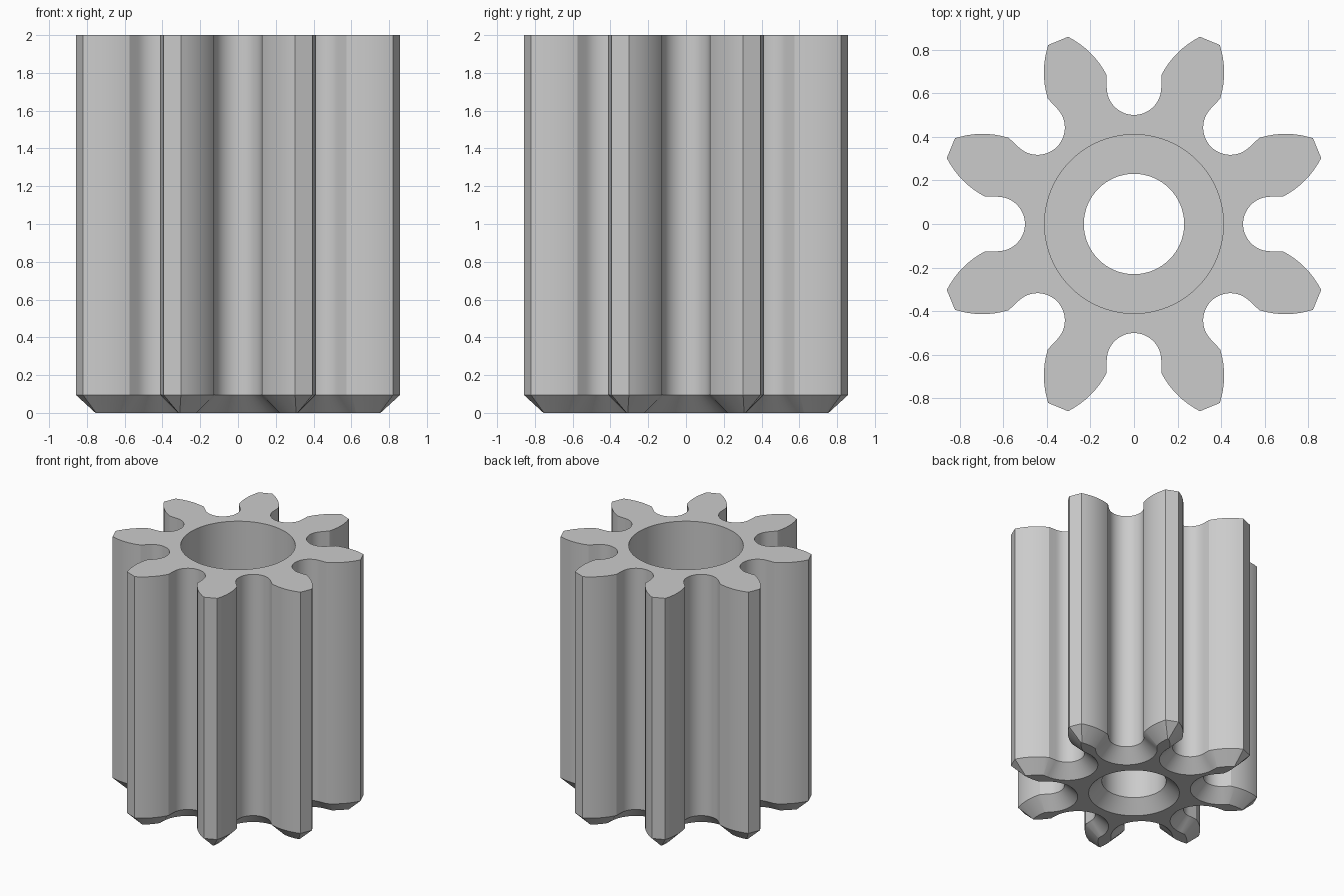
import bpy
import bmesh
import math
from mathutils import Vector, Matrix

if "Cube" in bpy.data.objects:
    bpy.data.objects.remove(bpy.data.objects["Cube"], do_unlink=True)

TEETH = 8
PITCH = math.tau / TEETH
HEIGHT = 2.0
CHAMFER = 0.095
GAP_RADIUS, GAP_CENTRE = 0.125, 0.625
TIP_RADIUS = 0.91
HOLE, COUNTERBORE, STEP = 0.23, 0.41, 1.0
CIRCLE_STEPS = 96


def half_gap():
    """Half of one tooth space, from its root up to the tooth tip (gap axis is +y)."""
    pts = []
    for i in range(13):                                   # round root
        a = math.pi / 2 * i / 12
        pts.append(Vector((GAP_RADIUS * math.sin(a), GAP_CENTRE - GAP_RADIUS * math.cos(a))))
    start = Vector((0.127, 0.686))
    tip_angle = PITCH / 2 - math.radians(3.1)
    end = TIP_RADIUS * Vector((math.sin(tip_angle), math.cos(tip_angle)))
    bulge = Vector((start.y - end.y, end.x - start.x)).normalized() * 0.019
    for i in range(9):                                    # bulged flank
        t = i / 8
        pts.append(start.lerp(end, t) - bulge * (-4 * t * (1 - t)))
    return pts


def gear_outline():
    """Counter-clockwise outline, with the axis angle of the gap each point belongs to."""
    right = half_gap()
    left = [Vector((-p.x, p.y)) for p in right[1:]]
    gap = list(reversed(right)) + left
    outline = []
    for k in range(TEETH):
        turn = Matrix.Rotation(k * PITCH, 2)
        outline += [(turn @ p, math.pi / 2 + k * PITCH) for p in gap]
    return outline


def inset_outline(outline, d):
    """Mitred inward offset, kept on its own side of each tooth centre line."""
    result = []
    n = len(outline)
    for i, (p, axis) in enumerate(outline):
        e1 = (p - outline[i - 1][0]).normalized()
        e2 = (outline[(i + 1) % n][0] - p).normalized()
        n1, n2 = Vector((-e1.y, e1.x)), Vector((-e2.y, e2.x))
        q = p + (n1 + n2) * d / (1 + n1.dot(n2))
        rel = math.atan2(q.y, q.x) - axis
        rel = (rel + math.pi) % math.tau - math.pi
        limit = PITCH / 2 - 0.005
        rel = max(-limit, min(limit, rel))
        r = min(q.length, TIP_RADIUS - d)
        result.append(r * Vector((math.cos(axis + rel), math.sin(axis + rel))))
    return result


def circle(r):
    return [Vector((r * math.cos(math.tau * i / CIRCLE_STEPS),
                    r * math.sin(math.tau * i / CIRCLE_STEPS))) for i in range(CIRCLE_STEPS)]


def add_loop(bm, points, z):
    return [bm.verts.new((p.x, p.y, z)) for p in points]


def skin(bm, loops):
    for a, b in zip(loops, loops[1:]):
        for i in range(len(a)):
            j = (i + 1) % len(a)
            bm.faces.new((a[i], a[j], b[j], b[i]))


def fill_ring(bm, outer, inner):
    edges = [bm.edges.get((loop[i - 1], loop[i])) for loop in (outer, inner) for i in range(len(loop))]
    bmesh.ops.triangle_fill(bm, edges=edges, use_beauty=True, normal=(0, 0, 1))


bm = bmesh.new()
outline = gear_outline()
profile = [p for p, _ in outline]

# Toothed outside with chamfered lower end
outside = [add_loop(bm, inset_outline(outline, CHAMFER), 0),
           add_loop(bm, profile, CHAMFER),
           add_loop(bm, profile, HEIGHT)]
skin(bm, outside)

# Stepped bore, countersunk at the bottom
bore = [add_loop(bm, circle(r), z) for r, z in (
    (HOLE + CHAMFER, 0), (HOLE, CHAMFER), (HOLE, STEP), (COUNTERBORE, STEP), (COUNTERBORE, HEIGHT))]
skin(bm, bore)

# Flat ends
fill_ring(bm, outside[0], bore[0])
fill_ring(bm, outside[-1], bore[-1])
bmesh.ops.recalc_face_normals(bm, faces=bm.faces)

mesh = bpy.data.meshes.new("pinion_gear")
bm.to_mesh(mesh)
bm.free()
gear = bpy.data.objects.new("pinion_gear", mesh)
bpy.context.collection.objects.link(gear)

# Plain grey metal
grey = bpy.data.materials.new("plain_grey")
grey.use_nodes = True
colour = (0.6, 0.6, 0.6, 1)
grey.diffuse_color = colour
grey.node_tree.nodes["Principled BSDF"].inputs["Base Color"].default_value = colour
mesh.materials.append(grey)

bpy.ops.object.select_all(action='DESELECT')
gear.select_set(True)
bpy.context.view_layer.objects.active = gear
bpy.ops.object.shade_smooth_by_angle(angle=math.radians(25))
